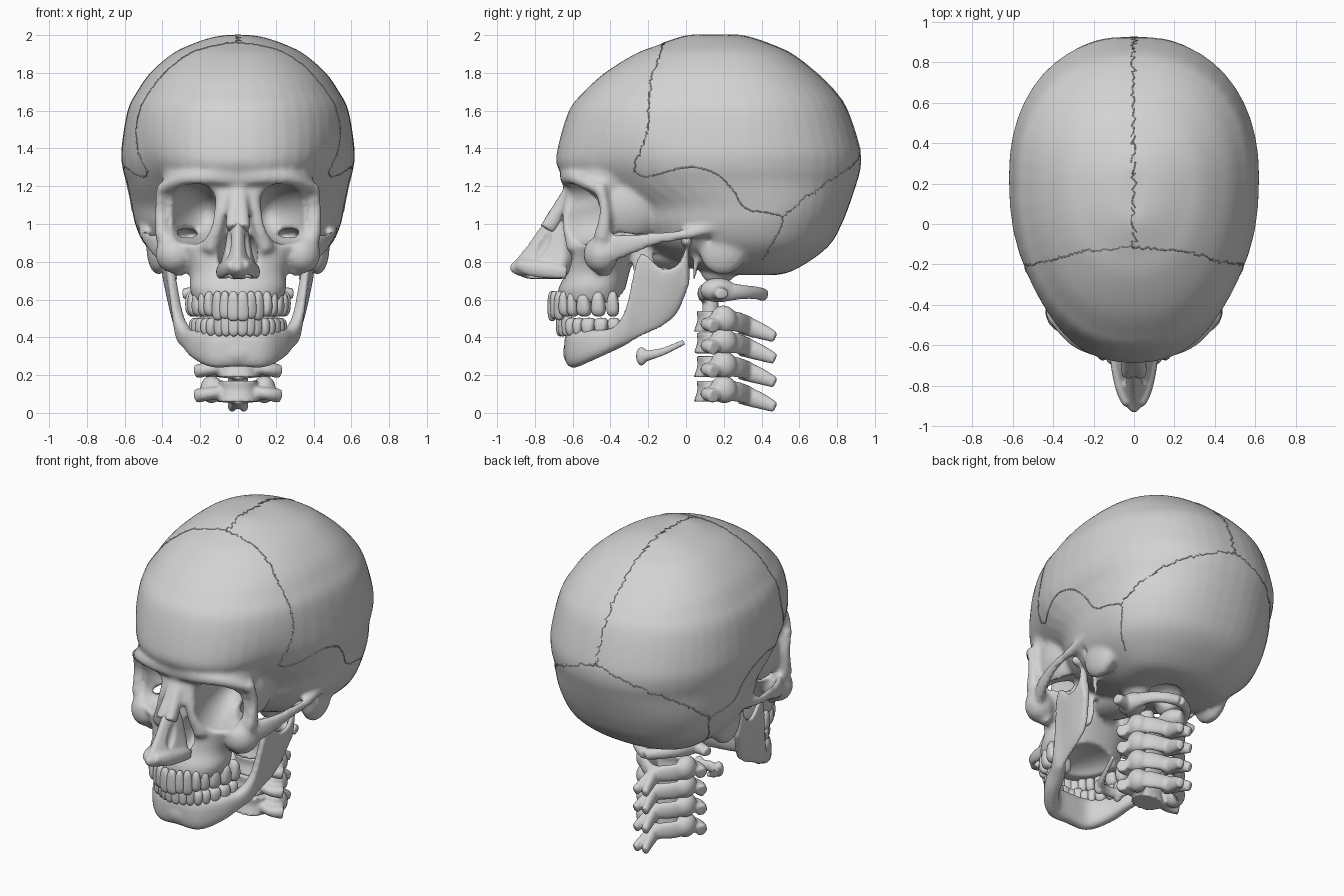
import bpy, bmesh, math, random
from mathutils import Vector, Matrix, Euler
from mathutils.bvhtree import BVHTree

if "Cube" in bpy.data.objects:
    bpy.data.objects.remove(bpy.data.objects["Cube"])
random.seed(4)
BONE = bpy.data.materials.new("bone grey")
BONE.use_nodes = True
BONE.diffuse_color = (.65, .65, .65, 1)
BONE.node_tree.nodes["Principled BSDF"].inputs["Base Color"].default_value = BONE.diffuse_color

# Helpers
def spline(rows, steps=5):
    rows, out = [Vector(r) for r in rows], []
    for i in range(len(rows) - 1):
        a, b, c, d = rows[max(i - 1, 0)], rows[i], rows[i + 1], rows[min(i + 2, len(rows) - 1)]
        for k in range(steps):
            t = k / steps
            out.append(b + (c - a) * (t / 2) + (a * 2 - b * 5 + c * 4 - d) * (t * t / 2)
                       + (b * 3 - a - c * 3 + d) * (t ** 3 / 2))
    return out + [rows[-1]]

def loft(bm, rings):
    rings = [[bm.verts.new(p) for p in ring] for ring in rings]
    for a, b in zip(rings, rings[1:]):
        for i in range(len(a)):
            bm.faces.new((a[i - 1], a[i], b[i], b[i - 1]))
    bm.faces.new(rings[0])
    bm.faces.new(rings[-1])
    return sum(rings, [])

def power(value, p):
    return math.copysign(abs(value) ** (2 / p), value)

def circle(count, p=2):
    turns = [math.tau * i / count for i in range(count)]
    return [(power(math.cos(a), p), power(math.sin(a), p)) for a in turns]

def stack(bm, levels, p=2.2, widest=0.57, count=48):
    """Horizontal slices: height, front, back, half width."""
    rings = []
    for z, front, back, w in spline(levels):
        mid = front + widest * (back - front)
        rings.append([(w * c, mid + s * (back - mid if s > 0 else mid - front), z) for c, s in circle(count, p)])
    return loft(bm, rings)

def tube(bm, rows, both=True, count=12, steps=4):
    """Sweep: x, y, z, sideways radius, upright radius."""
    rows = spline(rows, steps)
    for side in (1, -1) if both else (1,):
        pts = [Vector((r[0] * side, r[1], r[2])) for r in rows]
        rings = []
        for i, p in enumerate(pts):
            t = (pts[min(i + 1, len(pts) - 1)] - pts[max(i - 1, 0)]).normalized()
            across = t.cross(Vector((0, 0, 1)) if abs(t.z) < 0.9 else Vector((0, 1, 0))).normalized()
            up = across.cross(t)
            rings.append([p + across * c * rows[i][3] + up * s * rows[i][4] for c, s in circle(count)])
        loft(bm, rings)

def blob(bm, centre, radii, both=True, turn=0, tip=0):
    for side in (1, -1) if both else (1,):
        place = Matrix.Translation((centre[0] * side, centre[1], centre[2]))
        spin = Euler((tip, 0, turn * side)).to_matrix().to_4x4()
        bmesh.ops.create_icosphere(bm, subdivisions=4, radius=1, matrix=place @ spin @ Matrix.Diagonal((*radii, 1)))

def make(name, bm):
    bmesh.ops.recalc_face_normals(bm, faces=bm.faces[:])
    mesh = bpy.data.meshes.new(name)
    bm.to_mesh(mesh)
    bm.free()
    mesh.materials.append(BONE)
    mesh.shade_smooth()
    obj = bpy.data.objects.new(name, mesh)
    bpy.context.collection.objects.link(obj)
    return obj

def weld(obj, voxel):
    mod = obj.modifiers.new("weld", "REMESH")
    mod.mode, mod.voxel_size, mod.use_smooth_shade = "VOXEL", voxel, True

def bake(obj):
    return bpy.data.meshes.new_from_object(obj.evaluated_get(bpy.context.evaluated_depsgraph_get()))

def fuse(name, bm, voxel, cuts=None, soften=3):
    """Weld overlapping pieces into one bone, carve it and soften it."""
    obj = make(name, bm)
    weld(obj, voxel)
    mesh = bake(obj)
    if cuts:
        cutter = make(name + "_cutter", cuts)
        cutter.hide_render = True
        weld(cutter, voxel * .8)
        carve = obj.modifiers.new("carve", "BOOLEAN")
        carve.operation, carve.object = "DIFFERENCE", cutter
        weld(obj, voxel)
        for carve.solver in ("EXACT", "MANIFOLD", "FLOAT"):
            carved = bake(obj)
            if len(carved.vertices) > .7 * len(mesh.vertices):  # keep the first sound carving
                mesh = carved
                break
        bpy.data.objects.remove(cutter)
    obj.modifiers.clear()
    obj.data = mesh
    mod = obj.modifiers.new("soften", "SMOOTH")
    mod.factor, mod.iterations = 0.5, soften
    obj.data = bake(obj)
    obj.modifiers.clear()
    obj.data.materials.clear()
    obj.data.materials.append(BONE)
    obj.data.shade_smooth()
    return obj

# Braincase
bm = bmesh.new()
vault = stack(bm, [(2, .02, .28, .07), (1.985, -.04, .35, .15), (1.95, -.14, .45, .25), (1.9, -.27, .56, .35),
                   (1.8, -.43, .69, .465), (1.7, -.54, .79, .535), (1.6, -.62, .855, .585), (1.4, -.68, .92, .617),
                   (1.3, -.68, .925, .612), (1.22, -.6, .905, .59), (1.1, -.38, .865, .565), (1, -.32, .825, .545),
                   (.9, -.24, .77, .5), (.82, -.1, .68, .42), (.75, .08, .56, .31), (.73, .15, .48, .2)])
for v in vault:  # hollow temples
    v.co.x *= 1 - .13 * math.exp(-((v.co.y + .4) / .22) ** 2 - ((v.co.z - 1.2) / .2) ** 2)
blob(bm, (.42, .2, .88), (.065, .13, .15), tip=-.2)   # mastoid
blob(bm, (.12, .17, .74), (.06, .09, .06))            # condyle
blob(bm, (0, -.05, .86), (.14, .28, .1), False)       # skull floor
blob(bm, (.28, -.3, 1.1), (.13, .2, .2))              # temple wall
tube(bm, [(.36, .07, .85, .02, .02), (.34, .05, .77, .018, .018), (.32, .04, .7, .012, .012)])
tube(bm, [(.16, -.24, .9, .02, .07), (.17, -.22, .75, .02, .06), (.18, -.22, .66, .015, .04)])

# Face: upper jaw, cheekbones, cheek arches, brow, nose bridge
stack(bm, [(.585, -.68, -.33, .23), (.66, -.675, -.32, .255), (.74, -.635, -.3, .255), (.82, -.615, -.28, .29),
           (.9, -.6, -.27, .35), (1, -.59, -.24, .36), (1.1, -.6, -.2, .365), (1.22, -.635, -.2, .395),
           (1.3, -.64, -.1, .4)], p=2.3, widest=.55)
blob(bm, (.34, -.45, .84), (.1, .09, .1), turn=.6)
tube(bm, [(.4, -.46, 1.21, .033, .035), (.41, -.43, 1.08, .03, .03), (.4, -.44, .95, .04, .045),
          (.36, -.46, .85, .055, .06), (.29, -.43, .74, .045, .04)])
tube(bm, [(.37, -.43, .86, .035, .08), (.44, -.31, .89, .025, .06), (.485, -.15, .925, .02, .035),
          (.5, 0, .945, .022, .03), (.49, .14, .98, .04, .03), (.5, .3, 1, .03, .02)])
tube(bm, [(0, -.635, 1.25, .03, .05), (.14, -.635, 1.25, .03, .04), (.29, -.58, 1.24, .03, .035),
          (.41, -.45, 1.18, .03, .03)])
tube(bm, [(.015, -.6, 1.18, .04, .045), (.02, -.665, 1.08, .04, .045), (.03, -.735, .97, .04, .045)])
tube(bm, [(.075, -.58, 1.18, .035, .05), (.1, -.6, 1.03, .04, .06), (.15, -.57, .86, .05, .06)])

# Hollows: eye sockets, nose opening, palate, ear canals, skull floor
cuts = bmesh.new()
blob(cuts, (.258, -.59, 1.05), (.135, .36, .16), turn=.3)
blob(cuts, (.3, -.6, 1.0), (.1, .26, .11), turn=.25)
blob(cuts, (.215, -.6, 1.11), (.095, .26, .105), turn=.25)
blob(cuts, (.28, -.27, .94), (.07, .15, .035), turn=.3)
blob(cuts, (.055, -.64, .84), (.05, .2, .11))
blob(cuts, (0, -.4, .56), (.17, .23, .09), False)
blob(cuts, (.53, .12, .91), (.09, .025, .03))
blob(cuts, (0, .27, .7), (.1, .12, .1), False)
skull = fuse("skull", bm, .014, cuts, 4)

# Nose cartilage
bm, cuts = bmesh.new(), bmesh.new()
stack(bm, [(1.04, -.73, -.66, .04), (.97, -.782, -.62, .055), (.88, -.845, -.6, .07), (.82, -.895, -.59, .085),
           (.775, -.935, -.6, .1), (.74, -.915, -.62, .1), (.71, -.84, -.64, .085)], p=1.6, widest=.8)
tube(bm, [(.025, -.89, .785, .03, .03), (.06, -.82, .765, .03, .045), (.095, -.7, .75, .02, .04), (.1, -.63, .74, .015, .03)])
blob(cuts, (.045, -.75, .73), (.026, .1, .06))
blob(cuts, (.06, -.755, .9), (.028, .035, .09), tip=-.45)
fuse("nose_cartilage", bm, .009, cuts, 2)

# Lower jaw: x, y, bottom, top, thickness, outward lean
jaw = [(0, -.6, .245, .44, .045, 0), (.13, -.585, .24, .44, .045, 0), (.215, -.49, .28, .44, .045, 0),
       (.265, -.38, .33, .455, .042, .005), (.31, -.31, .365, .56, .035, .01), (.34, -.245, .4, .84, .025, .03),
       (.355, -.13, .455, .77, .022, .03), (.365, -.045, .53, .79, .022, .03), (.385, .015, .68, .92, .025, .01)]
rows, rings = spline([(-r[0], *r[1:5], -r[5]) for r in jaw[:0:-1]] + jaw), []
for i, (x, y, low, high, thick, lean) in enumerate(rows):
    t = rows[min(i + 1, len(rows) - 1)] - rows[max(i - 1, 0)]
    across = Vector((t.y, -t.x)).normalized() * thick
    rings.append([(x + across.x * c + lean * s, y + across.y * c, (low + high + s * (high - low)) / 2)
                  for c, s in circle(20, 2.6)])
bm = bmesh.new()
loft(bm, rings)
blob(bm, (.41, .005, .91), (.07, .03, .035))
blob(bm, (0, -.62, .32), (.1, .03, .06), False)
fuse("lower_jaw", bm, .012)

# Teeth
def teeth(name, half_width, depth, low, high, crown):
    bm, run = bmesh.new(), 0
    for size, longer in zip((.066, .056, .058, .054, .054, .074, .072, .064), (.016, .004, .012, *[-.008] * 5)):
        angle = (run + size / 2) * 3.07
        run += size
        c, s = math.cos(angle), math.sin(angle)
        for side in (1, -1):
            place = Matrix.Translation((half_width * s * side, -.335 - depth * c, (low + high) / 2))
            place @= Matrix.Rotation(math.atan2(depth * s, half_width * c) * side, 4, "Z")
            for v in bmesh.ops.create_icosphere(bm, subdivisions=3, radius=1)["verts"]:
                x, y, z = [power(a, 2.8) for a in v.co]
                tall = z * (high - low) / 2 + longer * crown * (z * crown > 0)
                v.co = place @ Vector((x * size * (.5 + .1 * z * crown), y * (.024 if longer > 0 else .042), tall))
    make(name, bm)

teeth("upper_teeth", .24, .375, .502, .645, -1)
teeth("lower_teeth", .22, .33, .405, .512, 1)

# Throat bone
bm = bmesh.new()
tube(bm, [(0, -.24, .3, .025, .035), (.07, -.22, .3, .025, .03), (.12, -.12, .325, .013, .022), (.15, -.01, .375, .012, .016)])
blob(bm, (.07, -.235, .3), (.03, .03, .05))
fuse("throat_bone", bm, .009)

# Neck
bm = bmesh.new()
tube(bm, [(0, .09, .63, .03, .045), (.1, .1, .64, .03, .045), (.17, .18, .64, .04, .055), (.15, .29, .64, .028, .04),
          (.08, .37, .635, .028, .035), (0, .41, .625, .035, .035)])
blob(bm, (.15, .17, .65), (.075, .095, .065))
tube(bm, [(.15, .16, .64, .045, .045), (.29, .19, .63, .035, .03)])
tube(bm, [(0, .13, .49, .05, .05), (0, .13, .67, .035, .035)], False)
fuse("neck_bone_top", bm, .01)
for n, z in enumerate((.49, .375, .25, .12)):
    bm = bmesh.new()
    stack(bm, [(z - .06, .04, .2, .105), (z, .06, .19, .095), (z + .05, .055, .2, .11)], count=24)
    blob(bm, (.14, .2, z + .005), (.06, .07, .075), tip=.4)
    tube(bm, [(.08, .13, z - .01, .04, .035), (.16, .12, z - .02, .045, .035), (.22, .15, z - .03, .035, .04)])
    tube(bm, [(.15, .22, z, .025, .055), (.1, .28, z - .01, .024, .055), (0, .33, z - .025, .03, .05)])
    tube(bm, [(0, .29, z - .02, .035, .055), (.015, .39, z - .055, .03, .045), (.035, .472, z - .09, .022, .03)])
    fuse("neck_bone_%d" % (n + 2), bm, .01)

# Seams between the skull plates: crown, midline, back, temples
tree = BVHTree.FromPolygons([v.co for v in skull.data.vertices], [p.vertices[:] for p in skull.data.polygons])
heart, bm = Vector((0, .1, 1.3)), bmesh.new()
for wobble, points in (
        (.008, [(0, -.11, 1.95), (.25, -.14, 1.92), (.4, -.18, 1.8), (.52, -.2, 1.6), (.54, -.22, 1.45), (.47, -.27, 1.28)]),
        (.016, [(0, -.11, 1.95), (0, .2, 2), (0, .5, 1.93), (0, .8, 1.7), (0, .92, 1.4)]),
        (.01, [(0, .92, 1.4), (.2, .88, 1.33), (.38, .77, 1.24), (.48, .62, 1.14), (.52, .5, 1.04)]),
        (.004, [(.47, -.27, 1.28), (.5, -.2, 1.25), (.59, 0, 1.3), (.6, .15, 1.27), (.59, .25, 1.18),
                (.57, .32, 1.08), (.52, .5, 1.04), (.46, .44, .92), (.4, .4, .82)])):
    for side in (1, -1) if points[-1][0] else (1,):
        line = []
        for p in spline(points, 16):
            shake = Vector([random.uniform(-wobble, wobble) for _ in range(3)])
            ray = (Vector((p.x * side, p.y, p.z)) + shake - heart).normalized()
            line.append((*tree.ray_cast(heart + ray * 2, -ray)[0], .0035, .0035))
        tube(bm, line, False, 5, 1)
make("skull_seams", bm)
